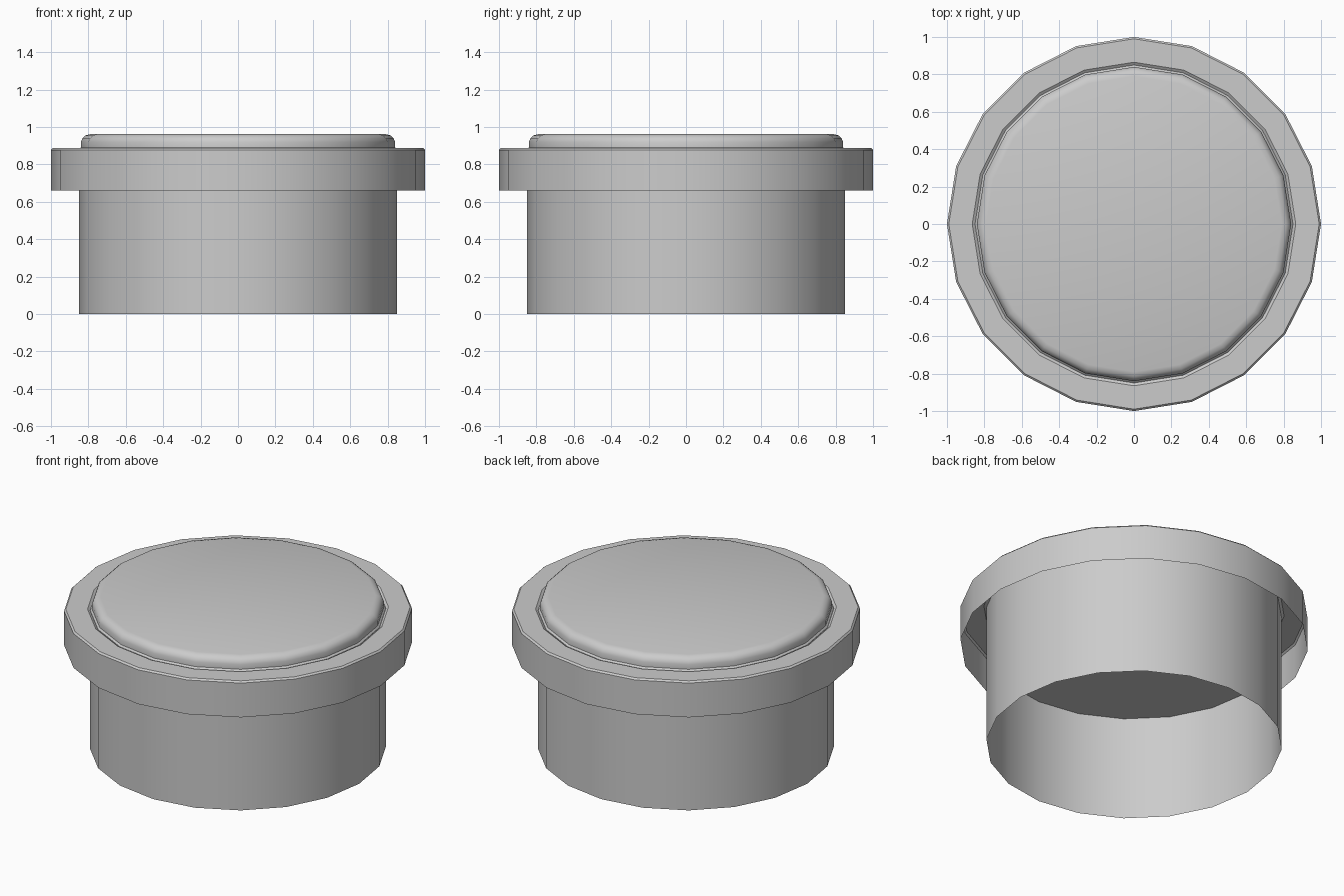
import bpy, bmesh, math

if "Cube" in bpy.data.objects:
    bpy.data.objects.remove(bpy.data.objects["Cube"])

SIDES = 20


def lathe(name, profile, cap=False):
    """Spin a (radius, z) profile, listed bottom outer edge upwards."""
    bm = bmesh.new()
    rings = []
    for r, z in profile:
        rings.append([bm.verts.new((r * math.cos(math.tau * i / SIDES),
                                    r * math.sin(math.tau * i / SIDES), z))
                      for i in range(SIDES)])
    for low, high in zip(rings, rings[1:]):
        for i in range(SIDES):
            j = (i + 1) % SIDES
            bm.faces.new((low[i], low[j], high[j], high[i]))
    if cap:
        bm.faces.new(rings[-1])
    mesh = bpy.data.meshes.new(name)
    bm.to_mesh(mesh)
    bm.free()
    obj = bpy.data.objects.new(name, mesh)
    bpy.context.collection.objects.link(obj)
    bpy.ops.object.select_all(action='DESELECT')
    obj.select_set(True)
    bpy.context.view_layer.objects.active = obj
    bpy.ops.object.shade_smooth_by_angle(angle=math.radians(30))
    return obj


# Lower sleeve: open at the bottom, closed by a ceiling under the button
lathe("lower_sleeve", [(0.85, 0.0), (0.85, 0.66)], cap=True)

# Button: inner wall, small step and rounded flat top
lathe("button_top", [(0.85, 0.66), (0.85, 0.88), (0.84, 0.89), (0.84, 0.92),
                     (0.832, 0.94), (0.815, 0.955), (0.79, 0.962)], cap=True)

# Collar: thin skirt, open underneath, with chamfered top edges
lathe("collar", [(1.0, 0.66), (1.0, 0.877), (0.99, 0.887),
                 (0.865, 0.887), (0.85, 0.876)])
